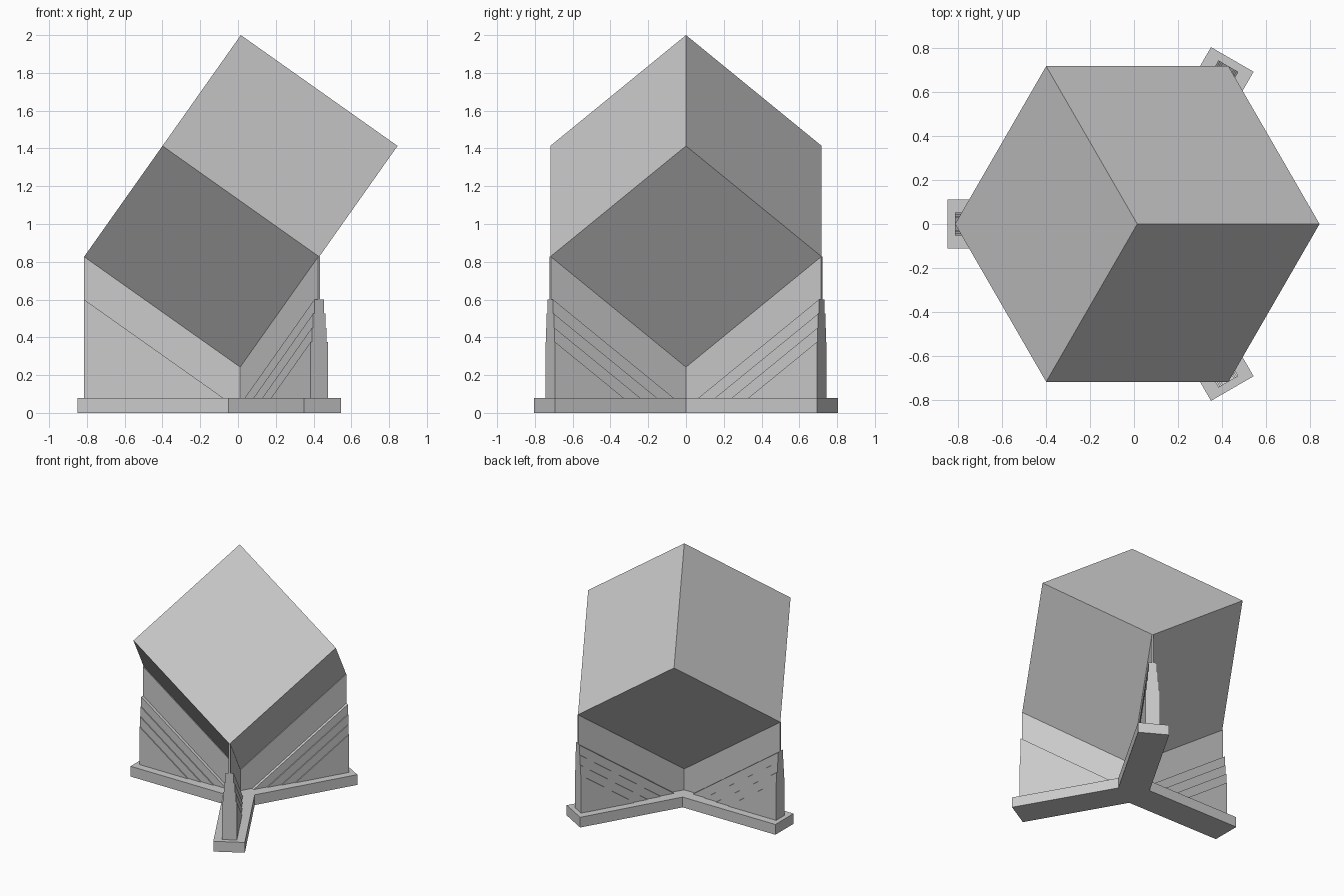
import bpy
import bmesh
from math import sin, cos, radians, sqrt
from mathutils import Matrix, Vector

default = bpy.data.objects.get("Cube")
if default:
    bpy.data.objects.remove(default, do_unlink=True)

grey = bpy.data.materials.new("light_grey")
grey.use_nodes = True
colour = (0.6, 0.6, 0.6, 1)
grey.diffuse_color = colour
grey.node_tree.nodes["Principled BSDF"].inputs["Base Color"].default_value = colour

CENTRE_X = 0.015
BASE_TOP = 0.08
CORNER_Z = 0.24                  # lowest corner of the cube
SIDE = 1.76 / sqrt(3)            # cube edge from its space diagonal
REACH = SIDE * sqrt(2 / 3)       # horizontal run of a tilted edge
RISE = SIDE / sqrt(3)            # vertical rise of a tilted edge
SLOPE = RISE / REACH
ANGLES = [radians(a) for a in (60, 180, 300)]


def add_object(name, bm):
    bmesh.ops.recalc_face_normals(bm, faces=bm.faces)
    mesh = bpy.data.meshes.new(name)
    bm.to_mesh(mesh)
    bm.free()
    mesh.materials.append(grey)
    obj = bpy.data.objects.new(name, mesh)
    bpy.context.collection.objects.link(obj)
    return obj


def prism(bm, points, offset):
    """Extrude a polygon along an offset vector."""
    face = bm.faces.new([bm.verts.new(p) for p in points])
    result = bmesh.ops.extrude_face_region(bm, geom=[face], use_keep_orig=True)
    verts = [v for v in result["geom"] if isinstance(v, bmesh.types.BMVert)]
    bmesh.ops.translate(bm, verts=verts, vec=offset)


# Cube balanced on one corner
edges = [Vector((REACH * cos(a), REACH * sin(a), RISE)) for a in ANGLES]
frame = Matrix(edges).transposed().to_4x4()
frame.translation = Vector((CENTRE_X, 0, CORNER_Z + 1.5 * RISE))
bm = bmesh.new()
bmesh.ops.create_cube(bm, size=1, matrix=frame)
add_object("tilted_cube", bm)

# Three-armed base
ARM_LENGTH, ARM_HALF = 0.865, 0.112
outline = []
for a in ANGLES:
    along, across = Vector((cos(a), sin(a), 0)), Vector((-sin(a), cos(a), 0))
    outline += [along * ARM_LENGTH - across * ARM_HALF,
                along * ARM_LENGTH + across * ARM_HALF]
    notch = a + radians(60)
    outline.append(Vector((cos(notch), sin(notch), 0)) * ARM_HALF / sin(radians(60)))
bm = bmesh.new()
prism(bm, [p + Vector((CENTRE_X, 0, 0)) for p in outline], Vector((0, 0, BASE_TOP)))
add_object("base", bm)

# Fins: a thin web under each cube edge, thickened by stepped plates
STEPS = [(0.60, 0.03), (0.525, 0.0375), (0.45, 0.045), (0.375, 0.0525)]
WEB_HALF = 0.006
for name, a in zip(("back_left", "right", "front_left"), ANGLES):
    bm = bmesh.new()
    web = [(0, BASE_TOP), (REACH, BASE_TOP), (REACH, CORNER_Z + RISE), (0, CORNER_Z)]
    prism(bm, [(r, -WEB_HALF, z) for r, z in web], Vector((0, 2 * WEB_HALF, 0)))
    inner = WEB_HALF
    for top, outer in STEPS:
        start = REACH - (top - BASE_TOP) / SLOPE
        plate = [(start, BASE_TOP), (REACH, BASE_TOP), (REACH, top)]
        for side in (1, -1):
            prism(bm, [(r, side * inner, z) for r, z in plate],
                  Vector((0, side * (outer - inner), 0)))
        inner = outer
    fin = add_object(name + "_fin", bm)
    fin.data.transform(Matrix.Translation((CENTRE_X, 0, 0)) @ Matrix.Rotation(a, 4, "Z"))
